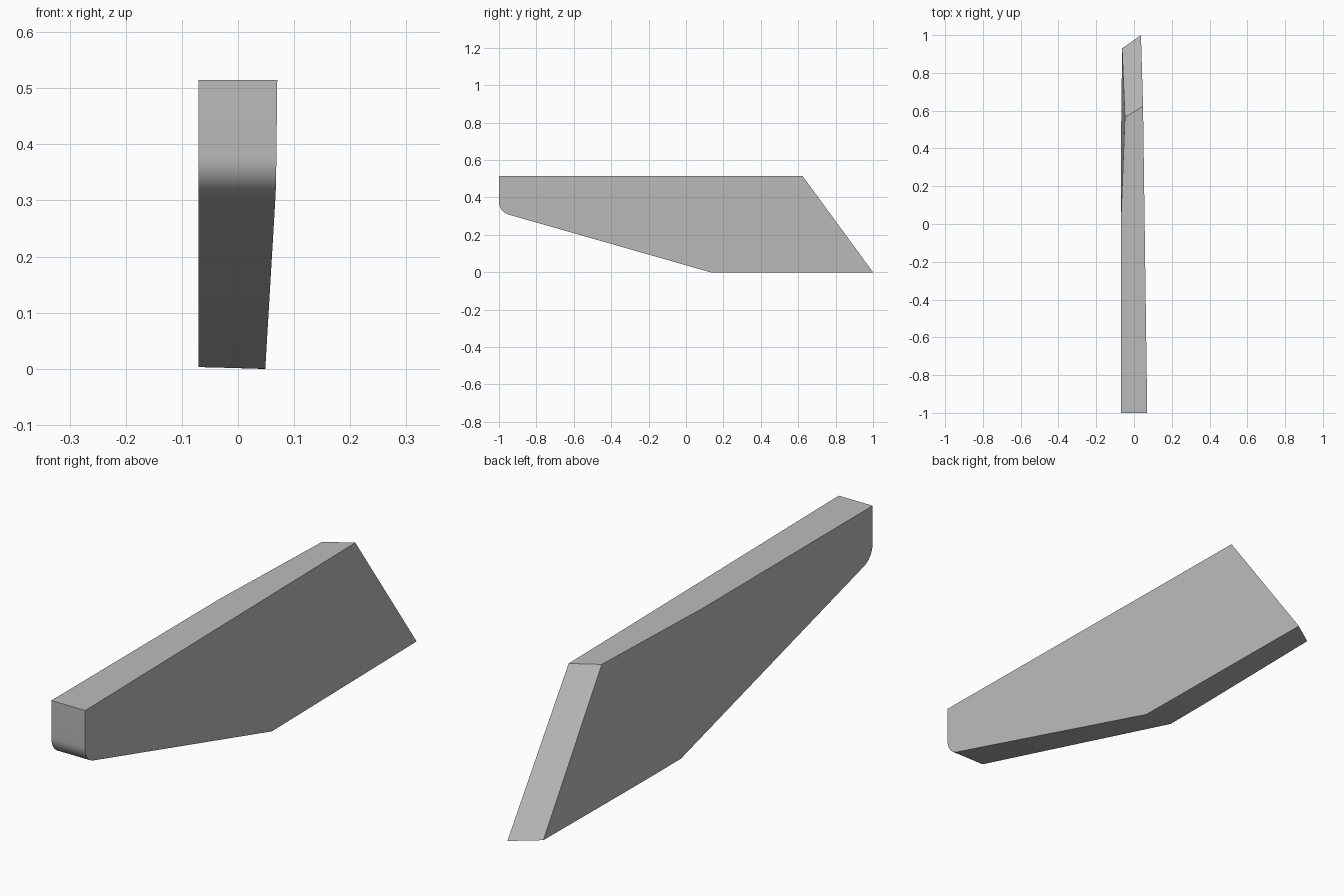
import bpy, bmesh
from math import sin, cos, atan2, tan, pi
from mathutils import Vector

cube = bpy.data.objects.get("Cube")
if cube:
    bpy.data.objects.remove(cube)

TOP, NOSE_Z, KNEE_Y, RADIUS = 0.515, 0.323, 0.13, 0.07

# Plain grey finish
grey = bpy.data.materials.new("plain_grey")
grey.use_nodes = True
colour = (0.5, 0.5, 0.5, 1)
grey.diffuse_color = colour
grey.node_tree.nodes["Principled BSDF"].inputs["Base Color"].default_value = colour

# Rounded lower nose, tangent to the front and the sloping underside
slope = atan2(NOSE_Z, KNEE_Y + 1)
turn = pi / 2 - slope
centre_y = -1 + RADIUS
centre_z = NOSE_Z + RADIUS * tan(turn / 2)
STEPS = 10
nose = []
for i in range(STEPS + 1):
    a = pi + turn * i / STEPS
    nose.append((centre_y + RADIUS * cos(a), centre_z + RADIUS * sin(a)))


def outer_x(y, z):
    """Slightly tapering flat side."""
    return 0.07 - 0.0136 * (y + 1) - 0.006 * (1 - z / TOP)


# Matching side outlines: the inner one bends inward towards the back
shared = [(-1, TOP)] + nose
outer = [(outer_x(y, z), y, z) for y, z in
         shared + [(KNEE_Y, 0), (0.33, 0), (1.0, 0), (0.623, TOP), (0.0, TOP)]]
inner = [(-0.07, y, z) for y, z in shared + [(KNEE_Y, 0.003), (0.33, 0.003)]]
inner += [(-0.063, 0.93, 0.003), (-0.048, 0.565, TOP), (-0.07, 0.0, TOP)]

bm = bmesh.new()
a = [bm.verts.new(Vector(p)) for p in outer]
b = [bm.verts.new(Vector(p)) for p in inner]
n = len(a)
for i in range(n):
    j = (i + 1) % n
    bm.faces.new((a[i], a[j], b[j], b[i]))
bm.faces.new(a)
bm.faces.new(b[:-3 - 1] + [b[-4], b[-1]])   # straight front part
bm.faces.new(b[-4:])                        # bent back part
bmesh.ops.recalc_face_normals(bm, faces=bm.faces[:])

mesh = bpy.data.meshes.new("tapered_blade")
bm.to_mesh(mesh)
bm.free()
mesh.materials.append(grey)
blade = bpy.data.objects.new("tapered_blade", mesh)
bpy.context.collection.objects.link(blade)

# Smooth the nose, keep the outline edges crisp
bpy.ops.object.select_all(action='DESELECT')
blade.select_set(True)
bpy.context.view_layer.objects.active = blade
bpy.ops.object.shade_smooth_by_angle(angle=pi / 6)
